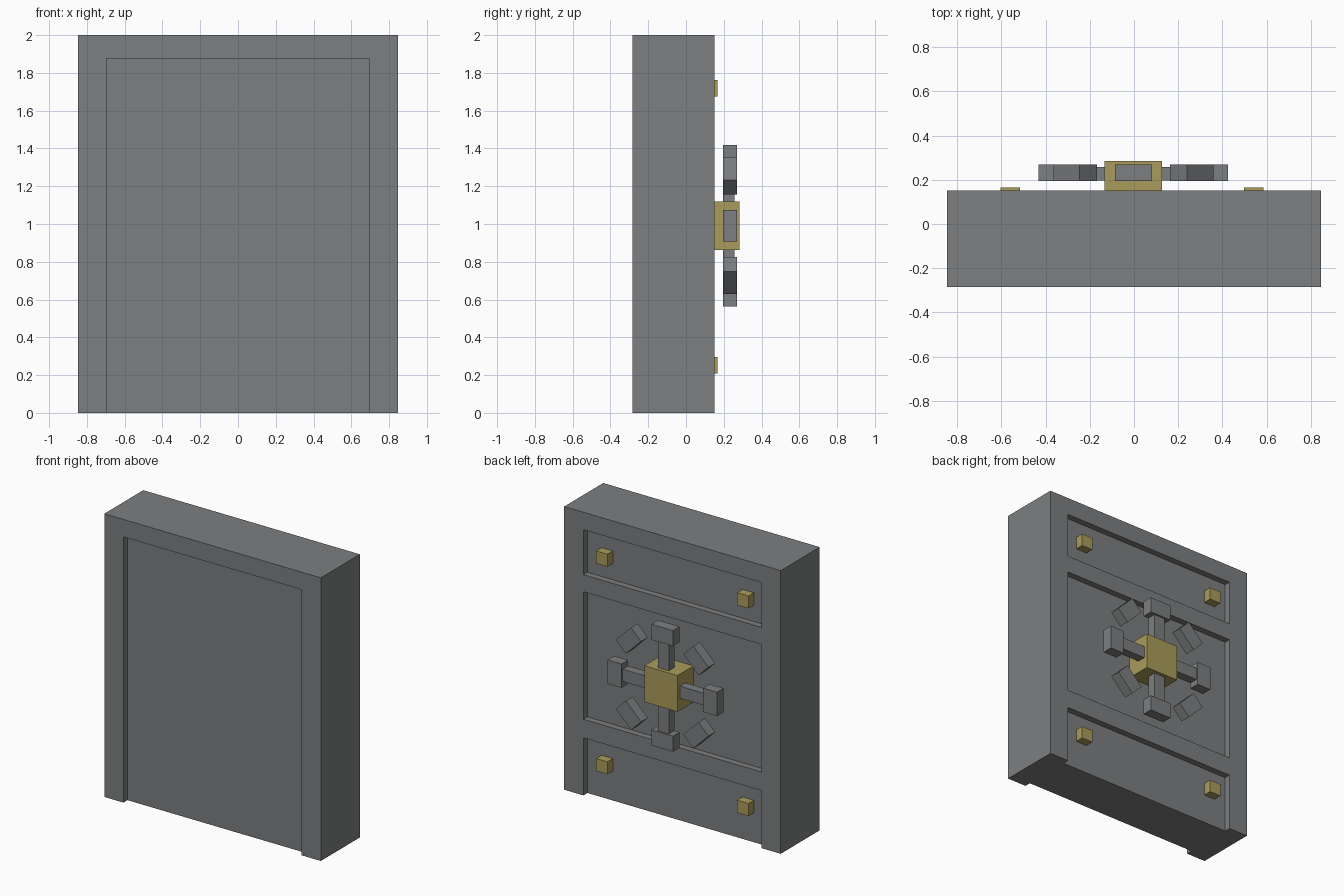
import bpy, math
from mathutils import Matrix, Vector

if "Cube" in bpy.data.objects:
    bpy.data.objects.remove(bpy.data.objects["Cube"], do_unlink=True)


def material(name, rgb):
    m = bpy.data.materials.new(name)
    m.use_nodes = True
    color = (*rgb, 1.0)
    m.diffuse_color = color
    m.node_tree.nodes["Principled BSDF"].inputs["Base Color"].default_value = color
    return m


STEEL = material("steel grey", (0.205, 0.21, 0.215))
BRASS = material("brass", (0.40, 0.335, 0.105))


def box(name, x, y, z, mat, turn=None):
    """Box from (min, max) ranges; turn is an optional matrix applied to its mesh."""
    bpy.ops.mesh.primitive_cube_add(size=1)
    ob = bpy.context.object
    ob.name = name
    centre = Vector([(r[0] + r[1]) / 2 for r in (x, y, z)])
    size = Vector([r[1] - r[0] for r in (x, y, z)])
    shape = Matrix.Translation(centre) @ Matrix.Diagonal((*size, 1))
    ob.data.transform((turn @ shape) if turn else shape)
    ob.data.materials.append(mat)
    return ob


# Main dimensions
FRONT, BACK = -0.284, 0.151
DEPTH = 0.045
FLOOR = BACK - DEPTH
PANEL_X = (-0.696, 0.696)

# Door slab with one front recess and three back recesses
door = box("door_slab", (-0.846, 0.846), (FRONT, BACK), (0, 2), STEEL)
recesses = [
    ((FRONT - 0.1, FRONT + DEPTH), (-0.1, 1.876)),
    ((FLOOR, BACK + 0.1), (-0.1, 0.406)),
    ((FLOOR, BACK + 0.1), (0.538, 1.438)),
    ((FLOOR, BACK + 0.1), (1.559, 1.876)),
]
for y, z in recesses:
    cutter = box("recess_cutter", PANEL_X, y, z, STEEL)
    cutter.hide_render = True
    mod = door.modifiers.new("recess", 'BOOLEAN')
    mod.operation = 'DIFFERENCE'
    mod.solver = 'EXACT'
    mod.object = cutter
    bpy.context.view_layer.objects.active = door
    bpy.ops.object.modifier_apply(modifier=mod.name)
    bpy.data.objects.remove(cutter, do_unlink=True)

# Square bolts in the upper and lower panels
for side, bx in (("right", -0.56), ("left", 0.542)):
    for level, bz in (("lower", 0.252), ("upper", 1.718)):
        box(f"bolt_{level}_{side}", (bx - 0.044, bx + 0.044), (FLOOR - 0.01, 0.166),
            (bz - 0.044, bz + 0.044), BRASS)

# Wheel: hub, four spokes, eight grip blocks
CX, CZ = -0.003, 0.991
box("wheel_hub", (CX - 0.13, CX + 0.13), (FLOOR - 0.01, 0.284),
    (CZ - 0.128, CZ + 0.128), BRASS)
for i in range(8):
    turn = Matrix.Translation((CX, 0, CZ)) @ Matrix.Rotation(math.radians(45 * i), 4, 'Y')
    box(f"wheel_grip_{i + 1}", (-0.084, 0.084), (0.195, 0.27), (0.318, 0.428), STEEL, turn)
    if i % 2 == 0:
        box(f"wheel_spoke_{i // 2 + 1}", (-0.043, 0.043), (0.196, 0.258),
            (0.12, 0.32), STEEL, turn)
